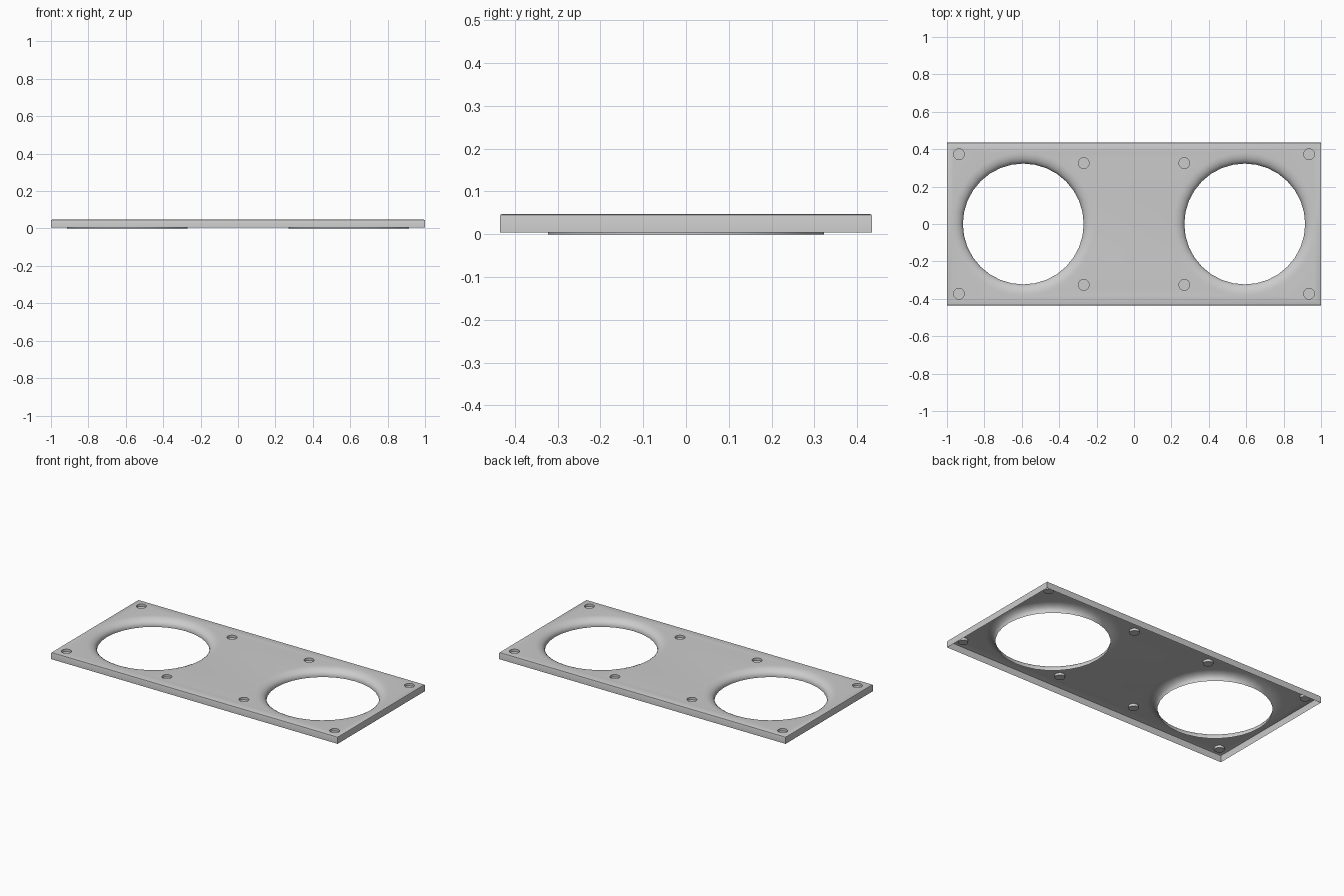
import bpy, bmesh, math

if "Cube" in bpy.data.objects:
    bpy.data.objects.remove(bpy.data.objects["Cube"])

TOP, HX, HY = 0.047, 1.0, 0.435
BEV = 0.005
bm = bmesh.new()


def ring(cx, cy, r, z, n):
    return [bm.verts.new((cx + r * math.cos(2 * math.pi * i / n),
                          cy + r * math.sin(2 * math.pi * i / n), z)) for i in range(n)]


def rect(hx, hy, z):
    return [bm.verts.new((sx * hx, sy * hy, z))
            for sx, sy in ((-1, -1), (1, -1), (1, 1), (-1, 1))]


def loop_edges(vs):
    return [bm.edges.new((vs[i], vs[(i + 1) % len(vs)])) for i in range(len(vs))]


def bridge(a, b):
    n = len(a)
    for i in range(n):
        j = (i + 1) % n
        bm.faces.new((a[i], a[j], b[j], b[i]))


# Outlines of the flat sheet: outer edge, speaker openings, screw recesses
outer = rect(HX - BEV, HY - BEV, TOP)
big = [(s * 0.592, 0.0) for s in (-1, 1)]
small = [(sx * x, sy * y) for x, y in ((0.936, 0.373), (0.269, 0.325))
         for sx in (-1, 1) for sy in (-1, 1)]
big_rings = [ring(x, y, 0.383, TOP, 32) for x, y in big]
small_rings = [ring(x, y, 0.029, TOP, 16) for x, y in small]
edges = []
for vs in [outer] + big_rings + small_rings:
    edges += loop_edges(vs)
bmesh.ops.triangle_fill(bm, edges=edges, use_beauty=True, normal=(0, 0, 1))

# Folded outer flange with a softened top edge
mid = rect(HX - BEV * 0.3, HY - BEV * 0.3, TOP - BEV * 0.3)
side = rect(HX, HY, TOP - BEV)
foot = rect(HX, HY, 0.004)
for a, b in ((outer, mid), (mid, side), (side, foot)):
    bridge(a, b)

# Rolled lips of the two large openings
for (x, y), prev in zip(big, big_rings):
    profile = [(0.323 + 0.06 * (1 - math.sin(t)), 0.009 + 0.038 * math.cos(t))
               for t in (math.pi / 2 * k / 6 for k in range(1, 7))] + [(0.323, 0.0)]
    for r, z in profile:
        nxt = ring(x, y, r, z, 32)
        bridge(prev, nxt)
        prev = nxt

# Blind screw recesses
for (x, y), top in zip(small, small_rings):
    low = ring(x, y, 0.029, TOP - 0.015, 16)
    bridge(top, low)
    bm.faces.new(low)

bmesh.ops.recalc_face_normals(bm, faces=bm.faces)
if sum(f.normal.z * f.calc_area() for f in bm.faces) < 0:
    bmesh.ops.reverse_faces(bm, faces=bm.faces)
me = bpy.data.meshes.new("mounting_plate")
bm.to_mesh(me)
bm.free()
plate = bpy.data.objects.new("mounting_plate", me)
bpy.context.collection.objects.link(plate)
bpy.context.view_layer.objects.active = plate
plate.select_set(True)
bpy.ops.object.shade_smooth_by_angle(angle=math.radians(35))
